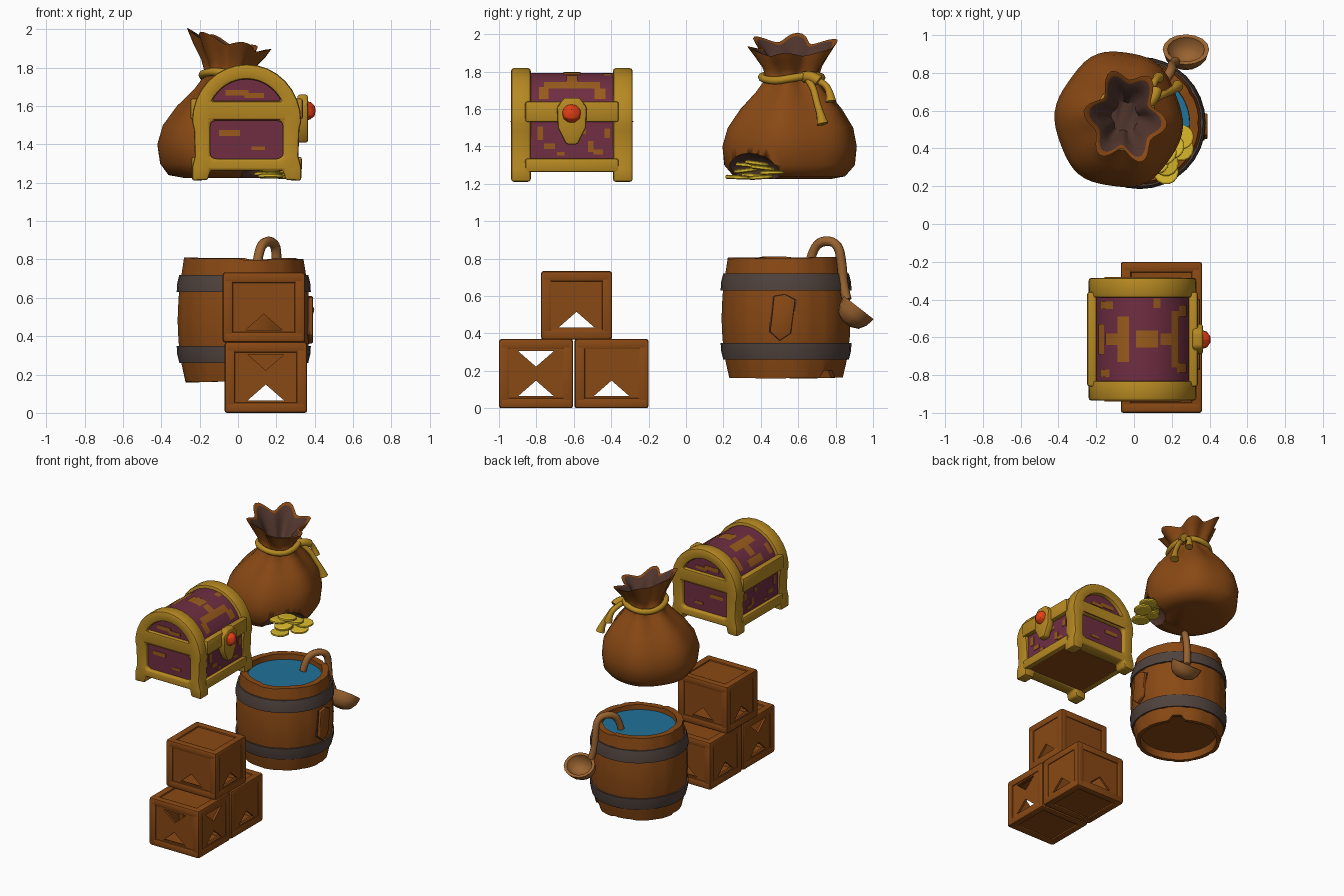
import bpy, bmesh, math, random
from math import sin, cos, pi, radians
from mathutils import Matrix, Vector

random.seed(4)
cube = bpy.data.objects.get("Cube")
if cube:
    bpy.data.objects.remove(cube)


def material(name, *rgb):
    m = bpy.data.materials.new(name)
    m.use_nodes = True
    m.diffuse_color = (*rgb, 1)
    m.node_tree.nodes["Principled BSDF"].inputs["Base Color"].default_value = (*rgb, 1)
    return m


wood = material("brown wood", .25, .066, .007)
dark = material("dark lining", .08, .035, .026)
purple = material("plum leather", .16, .027, .055)
gold = material("old gold", .47, .25, .016)
worn = material("worn gold", .32, .105, .012)
iron = material("dark iron", .08, .055, .047)
water_blue = material("water blue", .014, .17, .32)
red = material("gem red", .8, .05, .008)
coin_gold = material("coin yellow", .72, .5, .025)
spoon_wood = material("light wood", .32, .125, .03)


def shade(ob, angle):
    bpy.ops.object.select_all(action='DESELECT')
    ob.select_set(True)
    bpy.context.view_layer.objects.active = ob
    bpy.ops.object.shade_smooth_by_angle(angle=radians(angle))


def finish(bm, name, mats, bevel=0, angle=40):
    """Turn a bmesh into a shaded object, rounding its hard edges if asked."""
    bmesh.ops.recalc_face_normals(bm, faces=bm.faces)
    if bevel:
        hard = [e for e in bm.edges if len(e.link_faces) == 2 and e.calc_face_angle() > .6]
        bmesh.ops.bevel(bm, geom=hard, offset=bevel, segments=2, profile=.5, affect='EDGES')
    me = bpy.data.meshes.new(name)
    bm.to_mesh(me)
    bm.free()
    for m in mats:
        me.materials.append(m)
    ob = bpy.data.objects.new(name, me)
    bpy.context.collection.objects.link(ob)
    shade(ob, angle)
    return ob


def box(name, lo, hi, mat, bevel=.01):
    lo, hi = Vector(lo), Vector(hi)
    bm = bmesh.new()
    bmesh.ops.create_cube(bm, size=1, matrix=Matrix.Translation((lo + hi) / 2)
                          @ Matrix.Diagonal((*(hi - lo), 1)))
    return finish(bm, name, [mat], bevel)


def panel(name, axis, at, depth, loops, mat, bevel=0, wear=None):
    """Flat outline with holes, thickened along the x or y axis."""
    bm = bmesh.new()
    for loop in loops:
        vs = [bm.verts.new((at, u, v) if axis == 'x' else (u, at, v)) for u, v in loop]
        for a, b in zip(vs, vs[1:] + vs[:1]):
            bm.edges.new((a, b))
    bmesh.ops.triangle_fill(bm, edges=bm.edges[:], use_beauty=True)
    ext = bmesh.ops.extrude_face_region(bm, geom=bm.faces[:])["geom"]
    bmesh.ops.translate(bm, verts=[v for v in ext if isinstance(v, bmesh.types.BMVert)],
                        vec=(depth, 0, 0) if axis == 'x' else (0, depth, 0))
    bm.normal_update()
    ob_mats = [mat]
    if wear:
        ob_mats.append(wear)
        for f in bm.faces:
            f.material_index = int(f.normal.z ** 2 > .9 and f.calc_center_median().z < 1.3)
    return finish(bm, name, ob_mats, bevel)


def loft(name, rings, mats, rule=None, caps=True, angle=40, closed=True):
    """Skin a list of point rings; rule picks a colour from the ring number."""
    bm = bmesh.new()
    rows = [[bm.verts.new(p) for p in ring] for ring in rings]
    n = len(rows[0])
    for r, (a, b) in enumerate(zip(rows, rows[1:])):
        for i in range(n if closed else n - 1):
            j = (i + 1) % n
            f = bm.faces.new((a[i], a[j], b[j], b[i]))
            f.material_index = rule(r) if rule else 0
    if caps:
        bm.faces.new(rows[0])
        bm.faces.new(rows[-1]).material_index = rule(len(rows) - 2) if rule else 0
    return finish(bm, name, mats, angle=angle)


def circle(c, r, z, n=32):
    return [(c[0] + r * cos(2 * pi * i / n), c[1] + r * sin(2 * pi * i / n), z) for i in range(n)]


def tube(name, pts, r, mat, cyclic=False):
    cu = bpy.data.curves.new(name, 'CURVE')
    cu.dimensions = '3D'
    cu.bevel_depth, cu.bevel_resolution, cu.use_fill_caps = r, 2, True
    sp = cu.splines.new('NURBS')
    sp.points.add(len(pts) - 1)
    for p, q in zip(sp.points, pts):
        p.co, p.radius = (*q[:3], 1), q[3] if len(q) > 3 else 1
    sp.order_u, sp.resolution_u = 3, 5
    sp.use_endpoint_u, sp.use_cyclic_u = not cyclic, cyclic
    cu.materials.append(mat)
    ob = bpy.data.objects.new(name, cu)
    bpy.context.collection.objects.link(ob)
    bpy.ops.object.select_all(action='DESELECT')
    ob.select_set(True)
    bpy.context.view_layer.objects.active = ob
    bpy.ops.object.convert(target='MESH')
    shade(bpy.context.object, 50)


# Crates: beam frame, inset lids, walls with triangular openings
def crate(name, c, size, top_hole):
    h = [s / 2 for s in size]
    w = .028
    for ax in range(3):
        u, v = [k for k in range(3) if k != ax]
        for su in (-1, 1):
            for sv in (-1, 1):
                mid, half = list(c), [w, w, w]
                mid[u] += su * (h[u] - w)
                mid[v] += sv * (h[v] - w)
                half[ax] = h[ax] - .004
                box(name + "_beam", [m - k for m, k in zip(mid, half)],
                    [m + k for m, k in zip(mid, half)], wood, .012)
    for s in (-1, 1):
        z = c[2] + s * (h[2] - .022)
        box(name + "_lid", (c[0] - h[0] + .03, c[1] - h[1] + .03, z - .01),
            (c[0] + h[0] - .03, c[1] + h[1] - .03, z + .01), wood, 0)
        for k, axis in enumerate("xy"):
            m, a, b = c[1 - k], h[1 - k] - .03, h[2] - .03
            loops = [[(m + i * a, c[2] + j * b) for i, j in ((-1, -1), (1, -1), (1, 1), (-1, 1))]]
            for side in ((-1, 1) if top_hole else (-1,)):
                base, tip = c[2] + side * (h[2] - .065), c[2] + side * (h[2] - .148)
                loops.append([(m - .095, base), (m + .095, base), (m, tip)])
            panel(name + "_wall", axis, c[k] + s * (h[k] - .016) - .008, .016, loops, wood)


crate("front_crate", (.145, -.802, .185), (.43, .395, .37), True)
crate("back_crate", (.145, -.398, .185), (.43, .395, .37), False)
crate("top_crate", (.135, -.585, .55), (.43, .38, .365), False)

# Barrel: grooved staves, ragged ends, hollow top and recessed bottom
BC, N = (.03, .535), 60
jag = [random.uniform(-.008, .006) for _ in range(N)]
chip = [.04 if 7 <= i <= 9 else 0 for i in range(N)]
profile = [(.27, .22), (.275, .165), (.305, .165), (.325, .25), (.342, .37), (.347, .48),
           (.342, .6), (.328, .71), (.313, .805), (.265, .805), (.262, .74)]
rings = []
for k, (r, z) in enumerate(profile):
    ring = []
    for i, (x, y, _) in enumerate(circle(BC, 1, 0, N)):
        rr = r - (.006 if i % 5 == 0 and 2 <= k <= 8 else 0)
        zz = z + (jag[i // 5 * 5] + chip[i] if k in (1, 2) else jag[i // 5 * 5 + 2] if k in (8, 9) else 0)
        ring.append((BC[0] + rr * (x - BC[0]), BC[1] + rr * (y - BC[1]), zz))
    rings.append(ring)
loft("barrel", rings, [wood])
loft("barrel_water", [circle(BC, .267, .75), circle(BC, .267, .765)], [water_blue])
for z0, z1, r0, r1 in ((.26, .35, .336, .35), (.63, .72, .35, .336)):
    loft("barrel_hoop", [circle(BC, r, z) for r, z in
                         ((r0 - .03, z0), (r0, z0), ((r0 + r1) / 2 + .004, (z0 + z1) / 2),
                          (r1, z1), (r1 - .03, z1))], [iron])
patch = [(.45, .41), (.5, .36), (.56, .4), (.585, .58), (.53, .61), (.47, .6)]
panel("barrel_patch", 'x', .35, .04, [patch], wood, .006)
panel("barrel_gap", 'x', .36, .012, [[(y * 1.12 - .062, z) for y, z in patch]], dark)

# Ladle hooked over the rim
tube("ladle_handle", [(.1, .66, .77), (.11, .68, .86), (.15, .74, .9), (.2, .815, .88),
                      (.2, .835, .76), (.2, .84, .66), (.22, .86, .58)], .026, spoon_wood)
tilt = Matrix.Translation((.275, .918, .53)) @ Matrix.Rotation(radians(-38), 4, 'X')
rings = [[tilt @ Vector((1.12 * x, .92 * y, z)) for x, y, z in circle((0, 0), r, z, 16)]
         for r, z in ((.03, -.1), (.075, -.08), (.1, -.04), (.11, .01), (.088, .01), (.07, -.04), (.02, -.065))]
loft("ladle_bowl", rings, [spoon_wood], angle=50)

# Chest: plum core, arched gold end frames, belts
CX = .045


def arch(t, inset=0):
    return CX + (.285 - inset) * cos(t), 1.52 + (.298 - inset) * sin(t)


def arc(inset, t0=0, t1=pi, n=16):
    return [arch(t0 + (t1 - t0) * i / n, inset) for i in range(n + 1)]


core = arc(.025) + [(CX - .26, 1.27), (CX + .26, 1.27)]
panel("chest_core", 'y', -.905, .59, [core], purple, wear=wood)
right_leg = [(.19, 1.265), (.2, 1.215), (.285, 1.21), (.285, 1.28), (.27, 1.34), (.275, 1.48)]
outline = [(CX + x, z) for x, z in right_leg] + arc(0) + [(CX - x, z) for x, z in reversed(right_leg)]
lid_hole = arc(.078, .5, pi - .5)
low_hole = [(CX + x, z) for x, z in ((-.19, 1.34), (-.17, 1.325), (.17, 1.325), (.19, 1.34),
                                     (.19, 1.51), (.17, 1.525), (-.17, 1.525), (-.19, 1.51))]
for y in (-.935, -.39):
    panel("chest_end_frame", 'y', y, .105, [outline, lid_hole, low_hole], gold, .014)
for s in (-1, 1):
    x = CX + s * .268
    box("chest_belt", (x - .025, -.86, 1.53), (x + .025, -.36, 1.64), gold, .012)
    box("chest_sill", (x - .02, -.86, 1.262), (x + .02, -.36, 1.335), gold, .012)
    y = -.61 + s * .325
    box("chest_seam", (CX - .2, y - .004, 1.53), (CX + .2, y + .004, 1.536), worn, 0)
    # Worn gilding on the panels
    for u, z, a, b in ((-.05, 1.67, .12, .03), (.04, 1.655, .1, .025), (-.09, 1.46, .11, .03), (.06, 1.38, .07, .02)):
        yy = -.61 + s * .295
        box("end_gilding", (CX + u - a / 2, yy - .004, z - b / 2), (CX + u + a / 2, yy + .004, z + b / 2), worn, 0)
    xx = CX + s * .26
    for y, z, a, b in ((-.78, 1.47, .03, .07), (-.73, 1.4, .06, .03), (-.67, 1.36, .04, .02), (-.51, 1.4, .03, .06),
                       (-.47, 1.37, .05, .025), (-.42, 1.47, .03, .05), (-.55, 1.48, .03, .03)):
        box("side_gilding", (xx - .004, y - a / 2, z - b / 2), (xx + .004, y + a / 2, z + b / 2), worn, 0)
for t0, t1, y, w in ((.5, .8, -.76, .05), (.5, .75, -.46, .06), (.75, .95, -.61, .3), (.95, 1.2, -.61, .06),
                     (1.25, 1.7, -.61, .09), (1.85, 2.1, -.61, .24), (2.1, 2.4, -.61, .06),
                     (2.45, 2.65, -.61, .16), (2.3, 2.6, -.79, .04), (2.2, 2.6, -.43, .04), (1.2, 1.35, -.42, .05)):
    loft("lid_gilding", [[(x, yy, z) for x, z in arc(.021, t0, t1, 4)] for yy in (y - w / 2, y + w / 2)],
         [worn], caps=False, closed=False)

# Lock plate and gem
panel("chest_lock", 'x', .31, .055, [[(-.64, 1.41), (-.58, 1.41), (-.535, 1.5), (-.53, 1.61), (-.57, 1.66),
                                      (-.65, 1.66), (-.69, 1.61), (-.685, 1.5)]], gold, .012)
bm = bmesh.new()
bmesh.ops.create_icosphere(bm, subdivisions=2, radius=.052, matrix=Matrix.Translation((.355, -.612, 1.575)))
finish(bm, "chest_gem", [red], angle=20)

# Sack: pleated body, pinched neck, open flared mouth
rings = []
for z, rx, ry, fold, lean in ((1.225, .2, .22, 0, 0), (1.24, .28, .3, .01, 0), (1.3, .322, .352, .015, 0),
                              (1.4, .335, .362, .02, 0), (1.5, .315, .338, .025, 0), (1.6, .25, .272, .04, 0),
                              (1.69, .165, .19, .07, 0), (1.765, .115, .135, .1, 0), (1.82, .13, .15, .13, -.1),
                              (1.88, .165, .185, .16, -.2), (1.935, .19, .22, .17, -.25), (1.925, .165, .195, .17, -.25),
                              (1.86, .12, .14, .15, -.1), (1.76, .07, .08, .1, 0)):
    ring, k = [], min(1, max(0, (z - 1.4) / .35))
    for i in range(56):
        t = 2 * pi * i / 56
        f = 1 + fold * cos(6 * t + .8) + fold * .4 * cos(3 * t + 2)
        x = rx * f * cos(t)
        ring.append((-.08 + .035 * k + x, .552 + .015 * k + ry * f * sin(t),
                     z + lean * x + abs(lean) * .07 * cos(6 * t + .8)))
    rings.append(ring)
sack = loft("sack", rings, [wood, dark], rule=lambda r: int(r > 10), angle=60)

# Torn opening at the foot of the sack
bm = bmesh.new()
bmesh.ops.create_uvsphere(bm, u_segments=16, v_segments=10, radius=1, matrix=Matrix.Translation((.16, .35, 1.25))
                          @ Matrix.Rotation(radians(50), 4, 'Z') @ Matrix.Diagonal((.17, .13, .115, 1)))
for f in bm.faces:
    f.material_index = 1
cutter = finish(bm, "sack_tear_cutter", [wood, dark])
cutter.hide_render = True
mod = sack.modifiers.new("tear", 'BOOLEAN')
mod.operation, mod.solver, mod.object = 'DIFFERENCE', 'EXACT', cutter
bpy.context.view_layer.objects.active = sack
bpy.ops.object.modifier_apply(modifier="tear")
bpy.data.objects.remove(cutter)

# Spilled coins
for x, y, z in ((.17, .275, 1.235), (.25, .4, 1.235), (.15, .36, 1.245), (.25, .46, 1.26), (.17, .32, 1.272),
                (.2, .41, 1.285), (.16, .38, 1.31), (.12, .33, 1.3)):
    lean = Matrix.Translation((x, y, z)) @ Matrix.Rotation(random.uniform(-.15, .15), 4, 'X')
    loft("coin", [[lean @ Vector(p) for p in circle((0, 0), r, h, 14)] for r, h in
                  ((.058, -.011), (.066, -.006), (.066, .006), (.058, .011))], [coin_gold], angle=30)

# Rope with a knot and two hanging tails
tube("sack_rope", [(-.045 + .145 * cos(i * pi / 6), .565 + .165 * sin(i * pi / 6), 1.765 + .015 * sin(i))
                   for i in range(12)], .021, gold, True)
tube("rope_knot", [(.07, .63, 1.77), (.11, .67, 1.78), (.12, .71, 1.75)], .03, gold)
tube("rope_tail", [(.09, .65, 1.76), (.14, .68, 1.72), (.19, .7, 1.63), (.22, .72, 1.57, 1.1),
                   (.23, .73, 1.52, 1.7)], .019, gold)
tube("rope_tail", [(.08, .68, 1.76), (.1, .74, 1.74), (.12, .77, 1.69), (.13, .775, 1.64, 1.6)], .019, gold)
